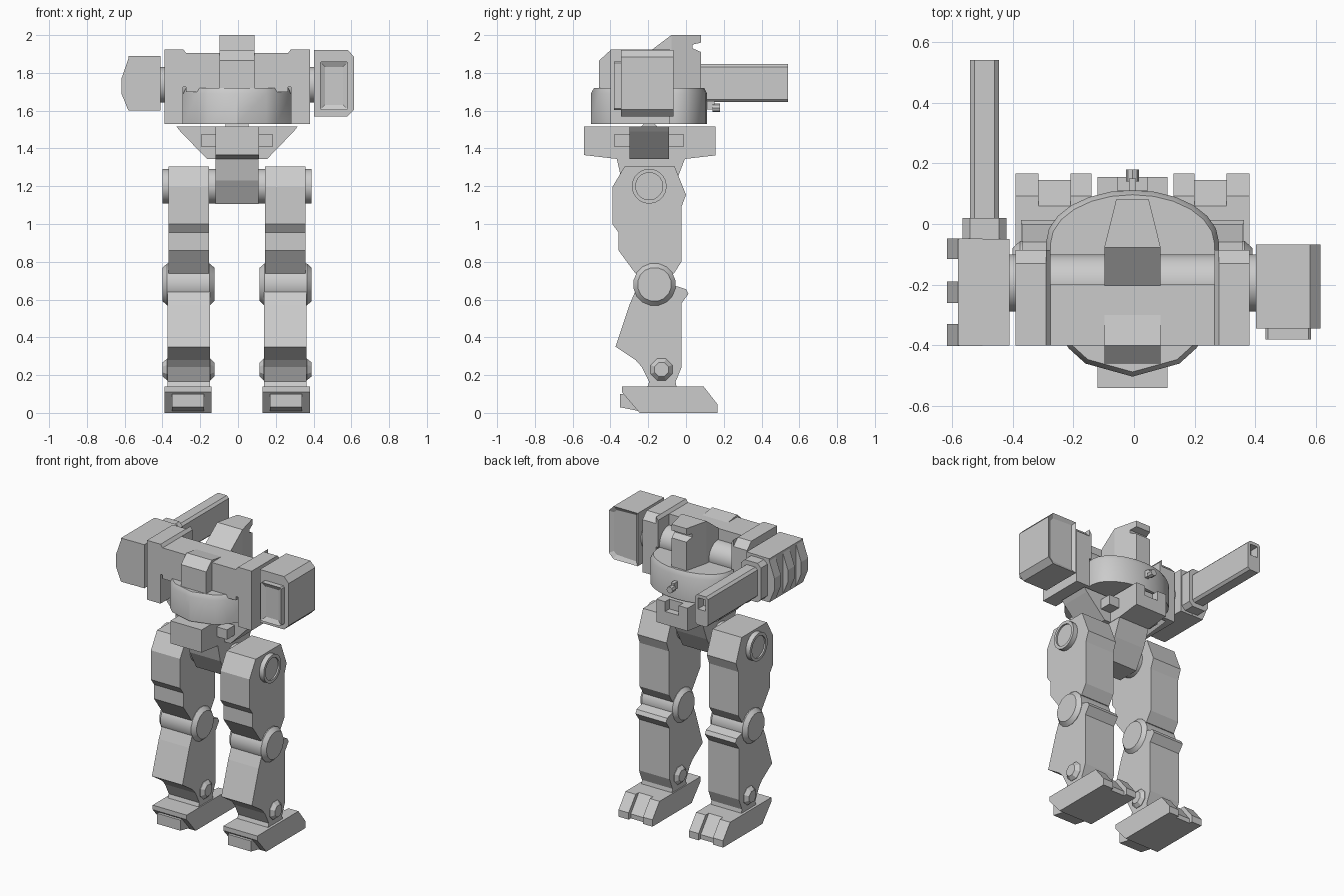
import bpy, bmesh, math

if "Cube" in bpy.data.objects:
    bpy.data.objects.remove(bpy.data.objects["Cube"], do_unlink=True)

grey = bpy.data.materials.new("plain_grey")
grey.use_nodes = True
grey.diffuse_color = (0.6, 0.6, 0.6, 1)
grey.node_tree.nodes["Principled BSDF"].inputs["Base Color"].default_value = grey.diffuse_color
MID = -0.005  # centre line of the body


def finish(name, bm, smooth=False):
    bmesh.ops.recalc_face_normals(bm, faces=bm.faces)
    mesh = bpy.data.meshes.new(name)
    bm.to_mesh(mesh)
    bm.free()
    mesh.materials.append(grey)
    ob = bpy.data.objects.new(name, mesh)
    bpy.context.collection.objects.link(ob)
    if smooth:
        bpy.ops.object.select_all(action='DESELECT')
        ob.select_set(True)
        bpy.context.view_layer.objects.active = ob
        bpy.ops.object.shade_smooth_by_angle(angle=math.radians(31))
    return ob


def loft(name, rings, smooth=False):
    """Skin a stack of equal loops and cap both ends."""
    bm = bmesh.new()
    loops = [[bm.verts.new(p) for p in ring] for ring in rings]
    n = len(loops[0])
    for a, b in zip(loops, loops[1:]):
        for i in range(n):
            j = (i + 1) % n
            bm.faces.new((a[i], a[j], b[j], b[i]))
    bm.faces.new(loops[0])
    bm.faces.new(loops[-1])
    return finish(name, bm, smooth)


def prism(name, axis, pts, a, b):
    """Push a 2D outline along an axis from a to b."""
    place = {'x': lambda p, t: (t, *p), 'y': lambda p, t: (p[0], t, p[1]),
             'z': lambda p, t: (*p, t)}[axis]
    return loft(name, [[place(p, t) for p in pts] for t in (a, b)])


def box(name, x, y, z):
    return prism(name, 'z', [(x[0], y[0]), (x[1], y[0]), (x[1], y[1]), (x[0], y[1])], *z)


def drum(name, y, z, profile, n, smooth=True):
    """Round part along x; profile is (x, radius) pairs."""
    turn = [math.tau * (i + 0.5) / n for i in range(n)]
    return loft(name, [[(x, y + r * math.cos(t), z + r * math.sin(t)) for t in turn]
                       for x, r in profile], smooth)


def inset_face(ob, direction, width, depth):
    """Sink a framed panel into the face that points along y."""
    bm = bmesh.new()
    bm.from_mesh(ob.data)
    bm.normal_update()
    face = max(bm.faces, key=lambda f: f.normal.y * direction)
    bmesh.ops.inset_region(bm, faces=[face], thickness=width)
    bmesh.ops.translate(bm, verts=face.verts, vec=(0, -direction * depth, 0))
    bm.to_mesh(ob.data)
    bm.free()


# Leg outlines in (y, z)
thigh = [(-.325, 1.305), (-.39, 1.195), (-.39, 1), (-.357, .955), (-.357, .86), (-.267, .737),
         (-.065, .737), (-.024, .8), (-.024, 1.09), (0, 1.155), (-.06, 1.305)]
shin = [(-.27, .64), (-.3, .57), (-.373, .35), (-.267, .28), (-.235, .244), (-.195, .165),
        (-.205, .135), (-.05, .135), (-.055, .165), (-.024, .24), (-.024, .58),
        (.013, .63), (0, .655), (-.08, .68)]
sole = [(-.34, .14), (-.34, .11), (-.245, 0)]

for s, side in ((1, "left_"), (-1, "right_")):
    def X(*v):
        return [MID + s * k for k in v]

    # Legs
    prism(side + "thigh", 'x', thigh, *X(.148, .363))
    prism(side + "shin", 'x', shin, *X(.143, .368))
    drum(side + "knee", -.167, .68, list(zip(X(.12, .145, .37, .395), (.09, .113, .113, .09))), 16)
    drum(side + "ankle", -.13, .23, list(zip(X(.12, .14, .37, .395), (.04, .062, .062, .04))), 8, False)
    drum(side + "hip_joint", -.195, 1.2,
         list(zip(X(.1, .395, .395, .385), (.092, .092, .072, .072))), 24)

    # Feet with split toes and heel block
    toe = sole + [(.167, 0), (.167, .045), (.093, .14)]
    prism(side + "outer_toe", 'x', toe, *X(.31, .385))
    prism(side + "inner_toe", 'x', toe, *X(.135, .205))
    prism(side + "foot_middle", 'x', sole + [(.145, 0), (.145, .03), (.06, .14)], *X(.205, .31))
    prism(side + "heel", 'x', [(-.35, .1), (-.35, .03), (-.25, .01), (-.25, .1)], *X(.175, .345))

    # Torso side pods with chamfered back and inner edges
    x0, x1, xc = X(.27, .385, .285)
    prism(side + "torso_pod", 'x', [(-.4, 1.53), (-.4, 1.925), (-.13, 1.925), (-.085, 1.88),
                                    (-.085, 1.53)], xc, x1)
    prism(side + "pod_bevel", 'y', [(x0, 1.725), (x0, 1.905), (xc, 1.925), (xc, 1.725)], -.4, -.085)

# Pelvis
prism("pelvis", 'x', [(-.37, 1.36), (-.34, 1.23), (-.27, 1.105), (-.12, 1.105), (-.05, 1.23), (0, 1.36)],
      MID - .113, MID + .113)

# Waist
prism("waist_block", 'x', [(-.54, 1.515), (-.54, 1.365), (-.37, 1.345), (0, 1.345), (.11, 1.358),
                           (.11, 1.515)], MID - .115, MID + .115)
for a, b, low, name in ((-.115, -.05, 1.515, "right_waist_lug"), (-.05, .05, 1.45, "waist_lip"),
                        (.05, .115, 1.515, "left_waist_lug")):
    prism(name, 'x', [(.11, 1.358), (.155, 1.363), (.155, low), (.11, low)], MID + a, MID + b)
prism("waist_wings", 'y', [(MID + x, z) for x, z in ((-.32, 1.515), (-.3, 1.49), (-.16, 1.345),
                           (.16, 1.345), (.3, 1.49), (.32, 1.515))], -.3, -.09)
box("waist_thrusters", (MID - .19, MID + .19), (-.38, -.01), (1.41, 1.475))
drum("waist_pivot", -.195, 1.49, [(MID - .06, .05), (MID + .06, .05)], 16)

# Torso base: faceted at one end, rounded at the other, with a bevelled rim
half = [(0, -.503), (.155, -.46), (.21, -.41), (.285, -.3), (.285, -.06)]
half += [(.285 * math.cos(t), -.06 + .172 * math.sin(t)) for t in
         (math.radians(15 * i) for i in range(1, 6))] + [(0, .112)]
outline = half + [(-x, y) for x, y in reversed(half[1:-1])]
loft("torso_base", [[(MID + x * k, -.195 + (y + .195) * k, z) for x, y in outline]
                    for z, k in ((1.53, 1), (1.69, 1), (1.72, .95))], True)

# Upper torso
box("shoulder_beam", (MID - .27, MID + .27), (-.4, -.2), (1.7, 1.905))
prism("chest_bump", 'x', [(-.46, 1.715), (-.46, 1.865), (-.4, 1.92), (-.3, 1.905), (-.3, 1.715)],
      MID - .093, MID + .093)
drum("shoulder_axle", -.195, 1.737, [(-.42, .095), (.41, .095)], 20)

# Head: sloped half and tapered half with a visor slot
prism("head_slope", 'x', [(-.21, 1.7), (-.21, 1.9), (-.078, 2), (-.078, 1.7)], MID - .093, MID + .093)
head = prism("head_face", 'x', [(-.078, 1.7), (-.078, 2), (.08, 2), (.08, 1.96), (.035, 1.95),
                                (.035, 1.93), (.08, 1.91), (.08, 1.7)], -.093, .093)
for v in head.data.vertices:
    v.co.x = MID + v.co.x * (1 - .42 * (v.co.y + .078) / .158)

# Small sensor on the torso base
box("sensor_stalk", (MID - .012, MID + .012), (.09, .15), (1.605, 1.65))
prism("sensor", 'y', [(MID + .022 * math.cos(math.tau * i / 8), 1.615 + .022 * math.sin(math.tau * i / 8))
                      for i in range(8)], .14, .18)

# Cannon arm: body, three ribs, collar and barrel
box("cannon_body", (-.58, -.41), (-.4, -.05), (1.6, 1.89))
rib = [(-.575, 1.89), (-.617, 1.77), (-.617, 1.69), (-.58, 1.6), (-.5, 1.6), (-.5, 1.89)]
for i, (a, b) in enumerate(((-.402, -.33), (-.26, -.19), (-.115, -.048))):
    prism("cannon_rib_%d" % (i + 1), 'y', rib, a, b)


def chamfered(x0, x1, z0, z1, c):
    return [(x0 + c, z0), (x1 - c, z0), (x1, z0 + c), (x1, z1 - c), (x1 - c, z1), (x0 + c, z1),
            (x0, z1 - c), (x0, z0 + c)]


prism("cannon_collar", 'y', chamfered(-.565, -.42, 1.615, 1.875, .025), -.06, .02)
barrel = prism("cannon_barrel", 'y', chamfered(-.54, -.445, 1.645, 1.846, .015), 0, .54)
bore = box("bore_cutter", (-.52, -.465), (.48, .6), (1.75, 1.825))
bore.hide_render = True
bore.hide_viewport = True
cut = barrel.modifiers.new("bore", 'BOOLEAN')
cut.operation = 'DIFFERENCE'
cut.object = bore

# Launcher arm: box with chamfered outer corners and framed ends
launcher = prism("launcher_box", 'y', [(.402, 1.57), (.58, 1.57), (.615, 1.605), (.615, 1.885),
                                       (.58, 1.922), (.402, 1.922)], -.345, -.067)
inset_face(launcher, 1, .03, .015)
door = prism("launcher_door", 'y', chamfered(.433, .583, 1.603, 1.86, .008), -.38, -.34)
inset_face(door, -1, .03, .015)
